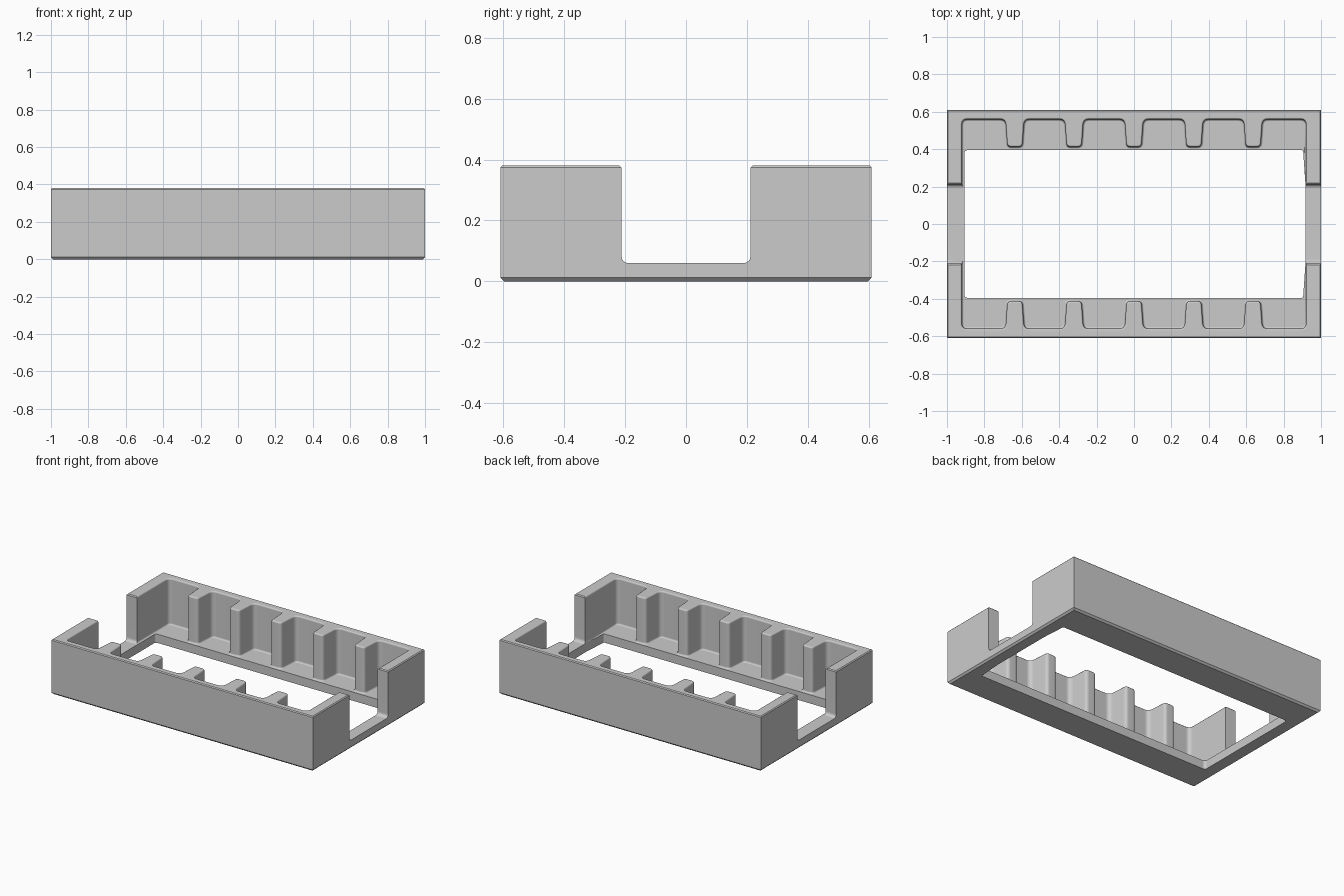
import bpy, bmesh
from mathutils import Vector

cube = bpy.data.objects.get("Cube")
if cube:
    bpy.data.objects.remove(cube, do_unlink=True)

grey = bpy.data.materials.new("plain_grey")
grey.use_nodes = True
COLOUR = (0.6, 0.6, 0.6, 1)
grey.diffuse_color = COLOUR
grey.node_tree.nodes["Principled BSDF"].inputs["Base Color"].default_value = COLOUR


def rounded(corners, steps=4):
    """Round each (x, y, radius) corner with a quadratic arc."""
    out = []
    for i, (x, y, r) in enumerate(corners):
        p = Vector((x, y))
        if r == 0:
            out.append(p)
            continue
        a = p + (Vector(corners[i - 1][:2]) - p).normalized() * r
        b = p + (Vector(corners[(i + 1) % len(corners)][:2]) - p).normalized() * r
        for k in range(steps + 1):
            t = k / steps
            out.append(a * (1 - t) ** 2 + p * (2 * t * (1 - t)) + b * t ** 2)
    return out


def offset(points, d):
    """Grow a counter-clockwise outline by d."""
    out = []
    for i, p in enumerate(points):
        e1 = (p - points[i - 1]).normalized()
        e2 = (points[(i + 1) % len(points)] - p).normalized()
        n1, n2 = Vector((e1.y, -e1.x)), Vector((e2.y, -e2.x))
        out.append(p + (n1 + n2) * (d / (1 + n1.dot(n2))))
    return out


def loft(name, points, levels, place=lambda p, h: (p.x, p.y, h)):
    """Stack copies of an outline at (height, growth) levels into a solid."""
    bm = bmesh.new()
    rings = [[bm.verts.new(place(p, h)) for p in offset(points, d)] for h, d in levels]
    n = len(points)
    for low, high in zip(rings, rings[1:]):
        for i in range(n):
            j = (i + 1) % n
            bm.faces.new((low[i], low[j], high[j], high[i]))
    bm.faces.new(rings[0][::-1])
    bm.faces.new(rings[-1])
    bmesh.ops.recalc_face_normals(bm, faces=bm.faces)
    mesh = bpy.data.meshes.new(name)
    bm.to_mesh(mesh)
    bm.free()
    mesh.materials.append(grey)
    obj = bpy.data.objects.new(name, mesh)
    bpy.context.collection.objects.link(obj)
    return obj


# Outer block with softened edges
W, D, H, FLOOR = 1.0, 0.61, 0.38, 0.06
outline = [Vector((x, y)) for x, y in ((-W, -D), (W, -D), (W, D), (-W, D))]
tray = loft("ribbed_tray", outline,
            [(0, -.012), (.012, 0), (H - .006, 0), (H, -.006)])

# Pocket outline: a rectangle with ribs reaching in from both long walls
IX, IY, TIP = 0.92, 0.56, 0.412
front = [(-IX, -IY, .03)]
for x in (-.637, -.32, 0, .32, .637):
    front += [(x - .05, -IY, .03), (x - .04, -TIP, .022),
              (x + .04, -TIP, .022), (x + .05, -IY, .03)]
front.append((IX, -IY, .03))
back = [(x, -y, r) for x, y, r in reversed(front)]
pocket = loft("pocket_cutter", rounded(front + back),
              [(FLOOR, -.01), (FLOOR + .004, -.004), (FLOOR + .012, 0),
               (H - .01, 0), (H - .003, .004), (H, .009), (H + .05, .009)])

# Large opening through the floor
opening = loft("opening_cutter",
               rounded([(-.907, -.395, .02), (.904, -.395, .01), (.916, -.22, 0),
                        (.916, .22, 0), (.904, .395, .01), (-.907, .395, .02)]),
               [(-.1, 0), (.5, 0)])

# Notch across both end walls, rounded at the bottom corners
notch = loft("notch_cutter",
             rounded([(-.212, FLOOR, .025), (.212, FLOOR, .025),
                      (.212, H - .006, 0), (.22, H + .002, 0), (.22, .6, 0),
                      (-.22, .6, 0), (-.22, H + .002, 0), (-.212, H - .006, 0)]),
             [(-1.2, 0), (1.2, 0)], place=lambda p, h: (h, p.x, p.y))

bpy.ops.object.select_all(action='DESELECT')
bpy.context.view_layer.objects.active = tray
tray.select_set(True)
for cutter in (pocket, opening, notch):
    cutter.hide_render = True
    cut = tray.modifiers.new("cut", 'BOOLEAN')
    cut.operation, cut.solver, cut.object = 'DIFFERENCE', 'EXACT', cutter
    cut.use_self = True
    bpy.ops.object.modifier_apply(modifier=cut.name)
    bpy.data.objects.remove(cutter, do_unlink=True)

# Smooth fillets while the large walls stay flat
bpy.ops.object.shade_smooth_by_angle(angle=0.7)
flat = tray.modifiers.new("flat_walls", 'WEIGHTED_NORMAL')
flat.keep_sharp = True
